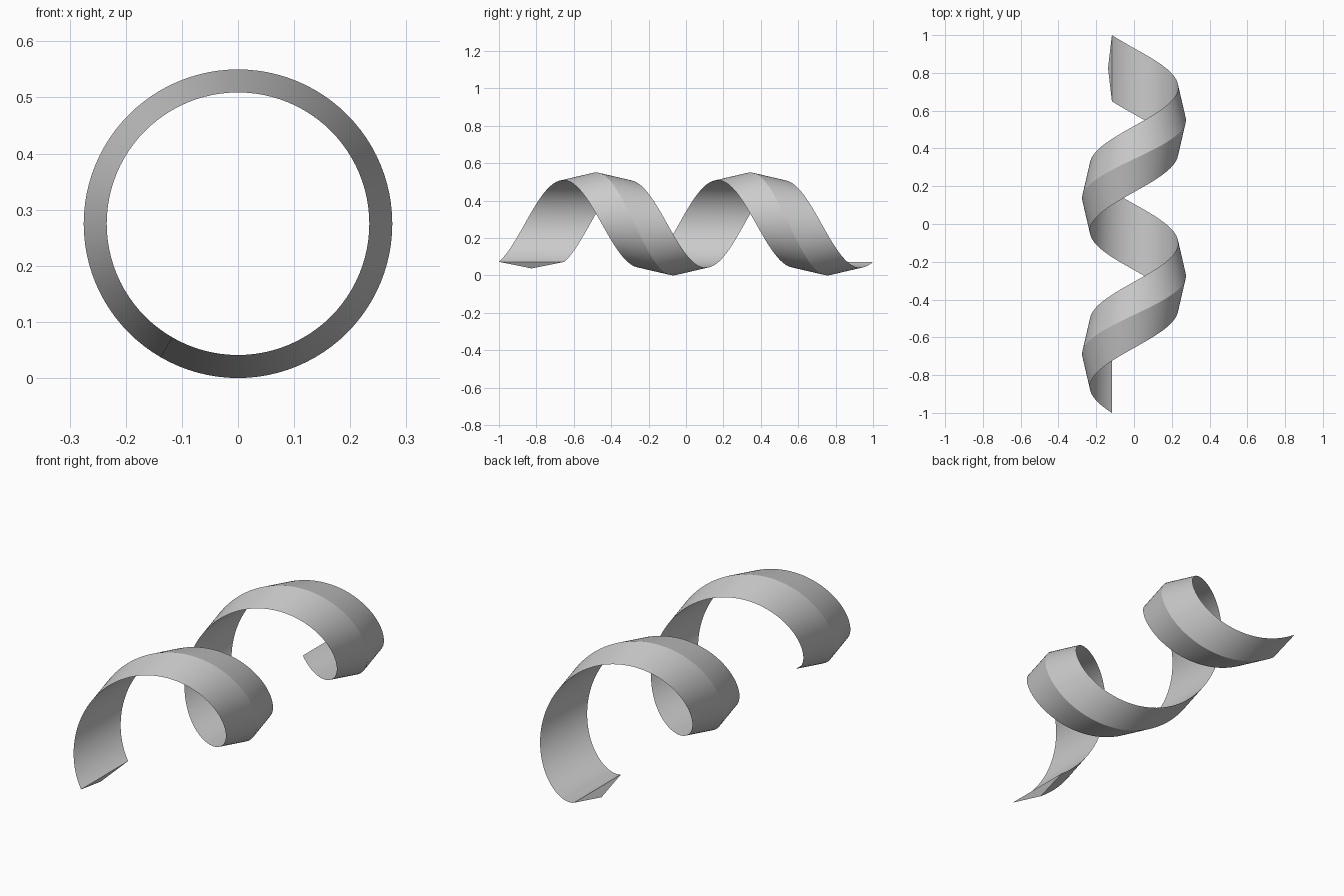
import bpy, bmesh, math

if "Cube" in bpy.data.objects:
    bpy.data.objects.remove(bpy.data.objects["Cube"])

# Shape of the spiral band: axis along y, triangular cross-section
R_IN, R_OUT = 0.234, 0.275
WIDTH, PITCH, TURNS = 0.35, 0.825, 2
STEPS = 96 * TURNS
START = math.radians(240)
profile = [(R_IN, -WIDTH / 2), (R_OUT, 0), (R_IN, WIDTH / 2)]

bm = bmesh.new()

# Rings of the cross-section along the helix
rings = []
for i in range(STEPS + 1):
    t = i / STEPS
    a = START - math.tau * TURNS * t
    y0 = PITCH * TURNS * (t - 0.5)
    rings.append([bm.verts.new((r * math.cos(a), y0 + y, R_OUT + r * math.sin(a)))
                  for r, y in profile])

# Band sides
for p, q in zip(rings, rings[1:]):
    for k in range(3):
        n = (k + 1) % 3
        bm.faces.new((p[k], p[n], q[n], q[k]))

# End caps
bm.faces.new(rings[0])
bm.faces.new(rings[-1])
bmesh.ops.recalc_face_normals(bm, faces=bm.faces)

mesh = bpy.data.meshes.new("spiral_band")
bm.to_mesh(mesh)
bm.free()
band = bpy.data.objects.new("spiral_band", mesh)
bpy.context.collection.objects.link(band)

# Smooth around the turns, crisp along the ridge and rims
bpy.context.view_layer.objects.active = band
band.select_set(True)
bpy.ops.object.shade_smooth_by_angle(angle=math.radians(15))
